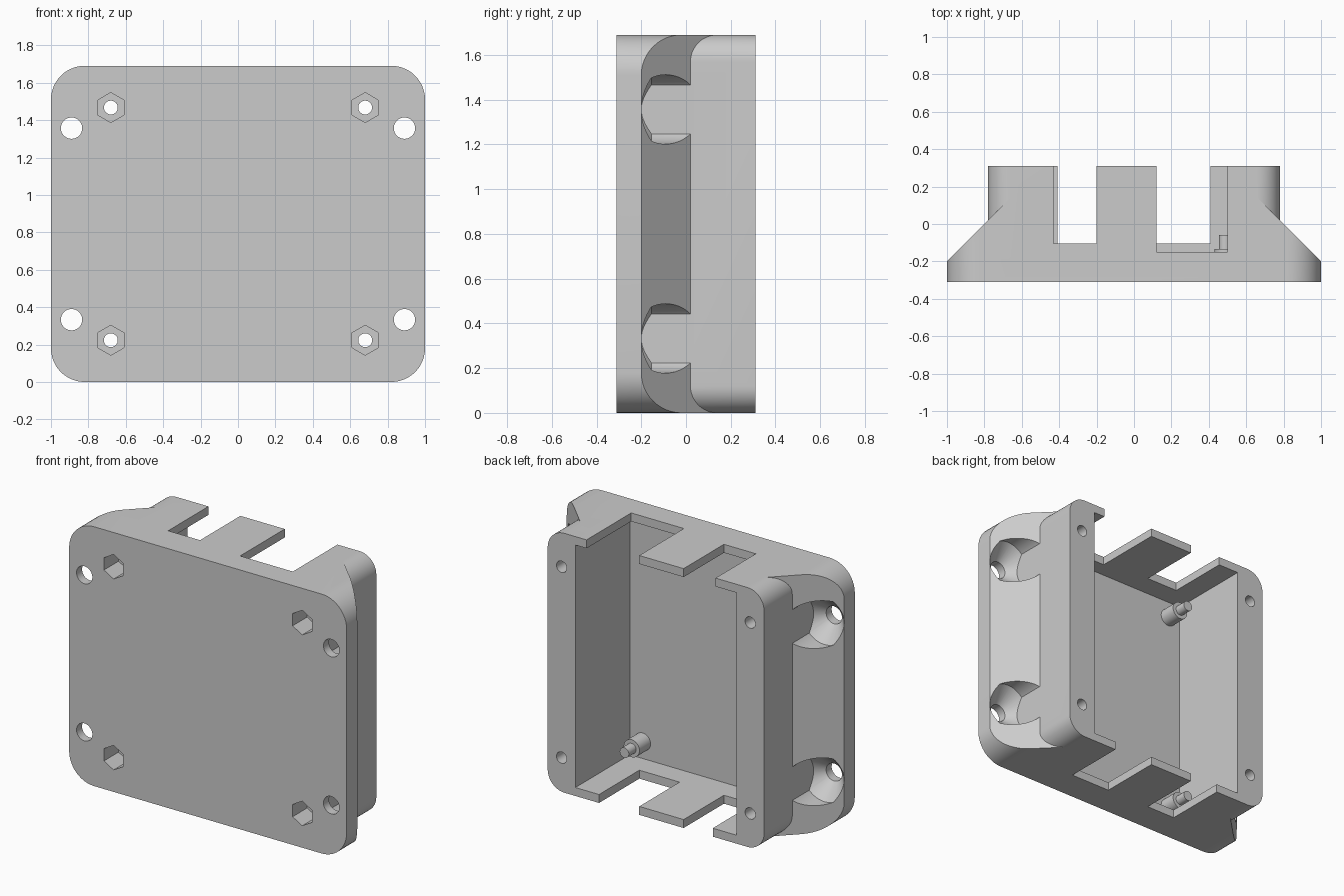
import bpy, bmesh, math

cube = bpy.data.objects.get("Cube")
if cube:
    bpy.data.objects.remove(cube, do_unlink=True)

H = 1.69            # overall height
MID = H / 2
FRONT, BACK, FLOOR = -0.31, 0.31, -0.25

grey = bpy.data.materials.new("plain_grey")
grey.use_nodes = True
grey.diffuse_color = (0.6, 0.6, 0.6, 1)
grey.node_tree.nodes["Principled BSDF"].inputs["Base Color"].default_value = (0.6, 0.6, 0.6, 1)


def circle(x, z, r, n=48, turn=0.0):
    return [(x + r * math.cos(turn + math.tau * i / n),
             z + r * math.sin(turn + math.tau * i / n)) for i in range(n)]


def rect(x0, x1, z0, z1):
    return [(x0, z0), (x1, z0), (x1, z1), (x0, z1)]


def round_rect(half_x, r, steps=12):
    pts = []
    for k, (sx, sz) in enumerate([(1, 1), (-1, 1), (-1, -1), (1, -1)]):
        for i in range(steps + 1):
            a = (k + i / steps) * math.pi / 2
            pts.append((sx * (half_x - r) + r * math.cos(a),
                        MID + sz * (MID - r) + r * math.sin(a)))
    return pts


def stack(name, sections):
    """Closed solid through (y, outline) sections, from front to back."""
    bm = bmesh.new()
    loops = [[bm.verts.new((x, y, z)) for x, z in pts] for y, pts in sections]
    for a, b in zip(loops, loops[1:]):
        n = len(a)
        for i in range(n):
            j = (i + 1) % n
            bm.faces.new((a[i], a[j], b[j], b[i]))
    bm.faces.new(loops[0])
    bm.faces.new(loops[-1])
    bmesh.ops.recalc_face_normals(bm, faces=bm.faces)
    mesh = bpy.data.meshes.new(name)
    bm.to_mesh(mesh)
    bm.free()
    mesh.materials.append(grey)
    obj = bpy.data.objects.new(name, mesh)
    bpy.context.collection.objects.link(obj)
    return obj


def combine(target, other, operation):
    bpy.context.view_layer.objects.active = target
    mod = target.modifiers.new("bool", 'BOOLEAN')
    mod.operation, mod.solver, mod.object = operation, 'EXACT', other
    bpy.ops.object.modifier_apply(modifier=mod.name)
    bpy.data.objects.remove(other, do_unlink=True)


# Mounting plate with rounded corners and sloping flanks
case = stack("enclosure", [(FRONT, round_rect(1, 0.18)), (0.19, round_rect(1, 0.18))])
slope = stack("slope", [(y, rect(y - 0.8, 0.8 - y, -0.2, H + 0.2)) for y in (-0.5, 0.25)])
combine(case, slope, 'INTERSECT')

# Countersunk mounting holes in the flanks
for x in (-0.89, 0.89):
    for z in (MID - 0.512, MID + 0.512):
        profile = [(-0.4, 0.057), (-0.253, 0.057), (-0.155, 0.155), (0.4, 0.155)]
        combine(case, stack("countersink", [(y, circle(x, z, r)) for y, r in profile]), 'DIFFERENCE')

# Box body behind the plate
body = stack("body", [(-0.28, round_rect(0.78, 0.12)), (BACK, round_rect(0.78, 0.12))])
combine(case, body, 'UNION')

# Cavity open to the back
cavity = rect(-0.58, 0.58, 0.055, H - 0.055)
combine(case, stack("cavity", [(FLOOR, cavity), (0.5, cavity)]), 'DIFFERENCE')

# Slots in the top and bottom walls: x range, start depth, z range
top, bottom = (H - 0.1, H + 0.1), (-0.1, 0.1)
for x0, x1, y, (z0, z1) in [(-0.43, -0.2, -0.105, top), (0.12, 0.5, -0.15, top),
                            (-0.41, -0.2, -0.105, bottom), (0.12, 0.41, -0.105, bottom)]:
    outline = rect(x0, x1, z0, z1)
    combine(case, stack("slot", [(y, outline), (0.5, outline)]), 'DIFFERENCE')

# Long bolt holes with hexagonal nut pockets on the front
for x in (-0.68, 0.68):
    for z in (MID - 0.622, MID + 0.622):
        bolt, nut = circle(x, z, 0.037, 32), circle(x, z, 0.08, 6, math.pi / 2)
        combine(case, stack("bolt_hole", [(-0.4, bolt), (0.4, bolt)]), 'DIFFERENCE')
        combine(case, stack("nut_pocket", [(-0.4, nut), (-0.16, nut)]), 'DIFFERENCE')

# Stepped locating pins on the cavity floor
pins = []
for name, x, z in [("lower_left_pin", 0.487, 0.165), ("lower_right_pin", -0.487, 0.165),
                   ("upper_right_pin", -0.487, H - 0.165)]:
    wide, thin = circle(x, z, 0.057, 32), circle(x, z, 0.033, 32)
    pins.append(stack(name, [(FLOOR - 0.01, wide), (-0.135, wide), (-0.135, thin), (-0.06, thin)]))

# Smooth rounded surfaces, crisp edges
bpy.ops.object.select_all(action='DESELECT')
for obj in [case] + pins:
    obj.select_set(True)
bpy.context.view_layer.objects.active = case
bpy.ops.object.shade_smooth_by_angle(angle=math.radians(25))
